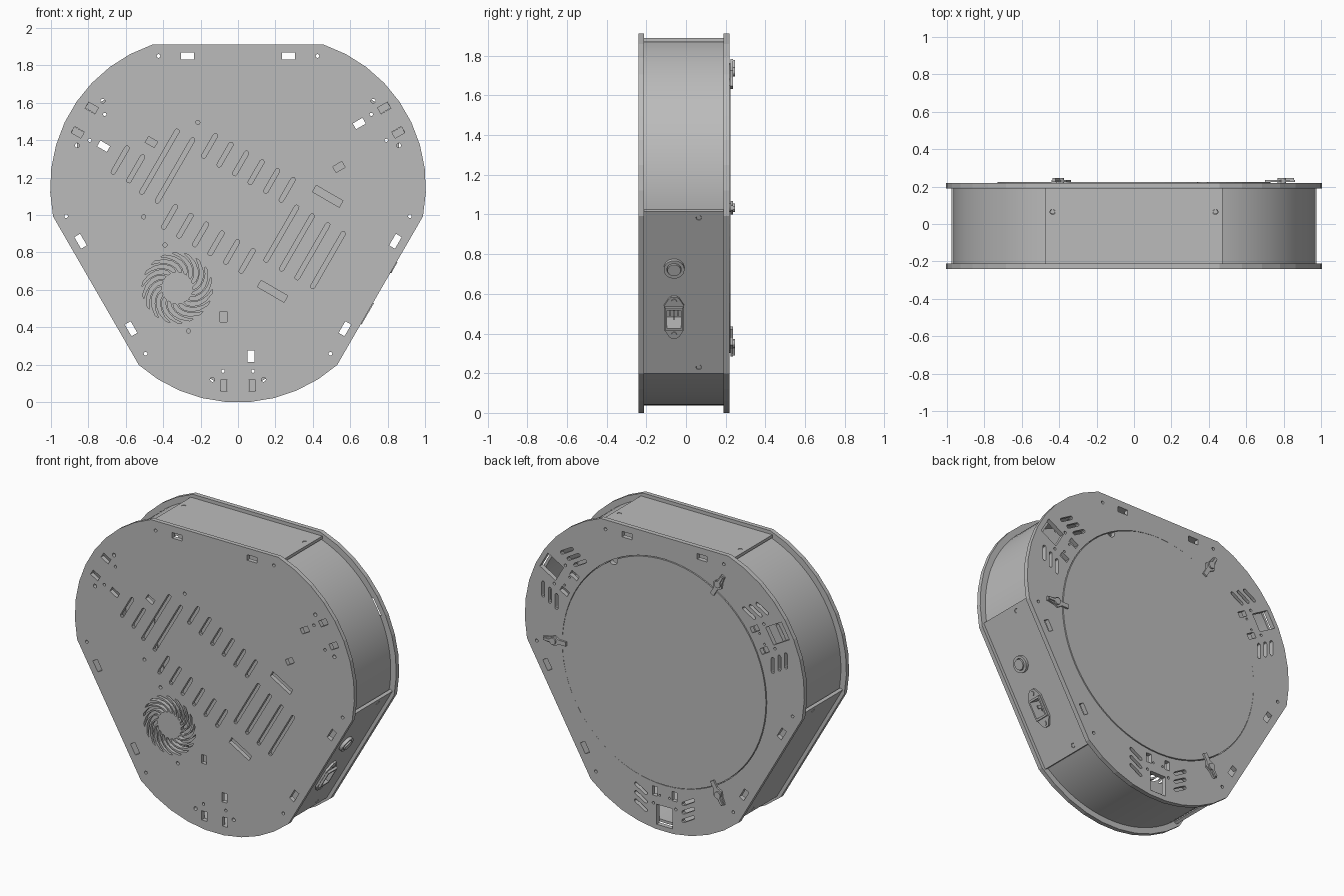
import bpy, math
from math import sin, cos, pi, radians
from mathutils import Matrix, Vector

if "Cube" in bpy.data.objects:
    bpy.data.objects.remove(bpy.data.objects["Cube"])

CZ = 1.034                      # height of the three-fold centre
grey = bpy.data.materials.new("light grey")
grey.diffuse_color = (0.5, 0.5, 0.5, 1)
grey.use_nodes = True
grey.node_tree.nodes["Principled BSDF"].inputs["Base Color"].default_value = grey.diffuse_color

# ---------- 2D shape helpers ----------
def rot(p, a):
    return (p[0] * cos(a) - p[1] * sin(a), p[0] * sin(a) + p[1] * cos(a))

def move(pts, x, y, a=0):
    return [(q[0] + x, q[1] + y) for q in (rot(p, a) for p in pts)]

def circle(x, y, r, n=14):
    return [(x + r * cos(2 * pi * i / n), y + r * sin(2 * pi * i / n)) for i in range(n)]

def rect(x, y, w, h, deg=0):
    return move([(-w/2, -h/2), (w/2, -h/2), (w/2, h/2), (-w/2, h/2)], x, y, radians(deg))

def slot(x, y, length, w, deg):
    k, r = length / 2 - w / 2, w / 2
    ends = [(s * k + r * cos(a), r * sin(a)) for s, a0 in ((1, -pi/2), (-1, pi/2))
            for a in (a0 + pi * i / 4 for i in range(5))]
    return move(ends, x, y, radians(deg))

def three(shapes):
    """Repeat shapes three times around the plate centre."""
    out = []
    for k in range(3):
        for s in shapes:
            out.append([(q[0], q[1] + CZ) for q in (rot((x, y - CZ), k * 2 * pi / 3) for x, y in s)])
    return out

def arc(r, half, n, a0=-90):
    """Rounded corner arc at the bottom of the body."""
    return [(r * cos(radians(a0 - half + 2 * half * i / n)),
             CZ - 0.234 + r * sin(radians(a0 - half + 2 * half * i / n))) for i in range(n + 1)]

def sheet(name, loops, lo, hi, frame, smooth=False):
    """Fill outlines (inner ones are holes) and extrude from lo to hi."""
    cu = bpy.data.curves.new(name, 'CURVE')
    cu.dimensions, cu.fill_mode, cu.extrude = '2D', 'BOTH', (hi - lo) / 2
    for pts in loops:
        sp = cu.splines.new('POLY')
        sp.points.add(len(pts) - 1)
        for p, q in zip(sp.points, pts):
            p.co = (q[0], q[1], 0, 1)
        sp.use_cyclic_u, sp.use_smooth = True, False
    ob = bpy.data.objects.new(name, cu)
    bpy.context.collection.objects.link(ob)
    bpy.ops.object.select_all(action='DESELECT')
    bpy.context.view_layer.objects.active = ob
    ob.select_set(True)
    bpy.ops.object.convert(target='MESH')
    ob = bpy.context.object
    ob.name = name
    ob.data.transform(frame @ Matrix.Translation((0, 0, (lo + hi) / 2)))
    ob.data.materials.clear()
    ob.data.materials.append(grey)
    if smooth:
        bpy.ops.object.shade_smooth_by_angle(angle=radians(30))
    else:
        bpy.ops.object.shade_flat()
    return ob

# local x, y, z -> world x, z, -y  (front faces -y)
FACE = Matrix(((1, 0, 0, 0), (0, 0, -1, 0), (0, 1, 0, 0), (0, 0, 0, 1)))

outline = [p for a in three([arc(0.802, 41.4, 9)]) for p in a]

# ---------- holes shared by both plates ----------
common = three([rect(s * 0.27, 1.85, 0.072, 0.036) for s in (-1, 1)]
               + [circle(s * 0.425, 1.85, 0.01) for s in (-1, 1)]
               + [circle(s * 0.08, 0.165, 0.009) for s in (-1, 1)]
               + [rect(0.07, 0.245, 0.036, 0.06)])

# ---------- front plate ----------
front = common + three([rect(s * 0.075, 0.088, 0.038, 0.06) for s in (-1, 1)]
                       + [circle(s * 0.137, 0.12, 0.012) for s in (-1, 1)]
                       + [rect(-0.077, 0.455, 0.036, 0.056)])
front += [circle(x, z, 0.011) for x, z in
          ((-0.215, 1.495), (-0.505, 0.99), (-0.39, 0.84), (-0.265, 0.38))]
front += [rect(0.48, 1.1, 0.165, 0.04, -30), rect(0.185, 0.592, 0.165, 0.04, -30)]
# rows of vents: first centre, count, length
for x, z, n, length in ((-0.63, 1.294, 2, 0.17), (-0.42, 1.285, 2, 0.40), (-0.152, 1.37, 6, 0.15),
                        (-0.366, 0.99, 6, 0.15), (0.232, 0.9, 4, 0.35)):
    front += [slot(x + 0.083 * i, z - 0.047 * i, length, 0.024, 60) for i in range(n)]
# swirling fan grille
inner, outer = [], []
for i in range(6):
    t = i / 5
    r, a, w = 0.085 + 0.103 * t, 0.95 * t ** 1.3, 0.012 + 0.016 * sin(pi * t * 0.85)
    inner.append((r * cos(a - w / r / 1.6), r * sin(a - w / r / 1.6)))
    outer.append((r * cos(a + w / r / 1.6), r * sin(a + w / r / 1.6)))
front += [move(inner + outer[::-1], -0.325, 0.61, 2 * pi * k / 18) for k in range(18)]
sheet("front_plate", [outline] + front, 0.212, 0.24, FACE)

# ---------- back plate, cover disc ----------
corner = [rect(0, 0.097, 0.115, 0.13), rect(-0.07, 0.245, 0.036, 0.06)]
for s in (-1, 1):
    corner += [slot(s * 0.17, 0.125 + 0.055 * i, 0.105, 0.022, s * 30) for i in range(3)]
    corner += [circle(s * 0.035, 0.225, 0.007)]
sheet("back_plate", [outline, circle(0, CZ, 0.735, 72)] + common + three(corner), -0.22, -0.19, FACE)
disc = []
for i in range(73):                       # disc edge with a finger notch at 60 degrees
    a = radians(60 + 2.4 + (360 - 4.8) * i / 72)
    disc.append((0.731 * cos(a), CZ + 0.731 * sin(a)))
nx, nz = 0.731 * cos(pi / 3), CZ + 0.731 * sin(pi / 3)
disc += [(nx + 0.03 * cos(a), nz + 0.03 * sin(a))
         for a in (pi / 3 - pi / 2 - pi * i / 8 for i in range(1, 8))]
sheet("cover_disc", [disc], -0.224, -0.192, FACE)

# ---------- turn clips holding the disc ----------
for k in range(3):
    a = 2 * pi * k / 3
    def place(pts):
        return move(pts, 0.78 * cos(a), CZ + 0.78 * sin(a), a)
    tab = [(-0.08, -0.014), (-0.03, -0.014), (0, -0.034), (0.03, -0.02), (0.08, -0.012),
           (0.08, 0.012), (0.03, 0.02), (0, 0.034), (-0.03, 0.014), (-0.08, 0.014)]
    sheet("clip_tab", [place(tab)], -0.236, -0.224, FACE)
    sheet("clip_knob", [place(circle(0.01, 0, 0.022, 16))], -0.246, -0.22, FACE)
    sheet("clip_handle", [place(rect(0.04, 0, 0.07, 0.016))], -0.246, -0.235, FACE)

# ---------- curved corner walls ----------
wall = arc(0.762, 41.4, 24) + arc(0.745, 41.4, 24)[::-1]
for w in three([wall]):
    sheet("corner_wall", [w], -0.19, 0.212, FACE, True)

# ---------- flat side panels: local x along, y depth, z outward ----------
def side(k):
    return Matrix.Translation((0, 0, CZ)) @ Matrix.Rotation(2 * pi * k / 3, 4, 'Y')

for k in range(3):
    holes = [circle(s * 0.435, 0.065, 0.014) for s in (-1, 1)]
    if k == 1:
        holes += [rect(0.14, -0.06, 0.125, 0.08)]
    sheet("side_panel", [rect(0, -0.011, 0.945, 0.402)] + holes, 0.836, 0.855, side(k))
    for s in (-1, 1):
        sheet("panel_screw", [circle(s * 0.435, 0.065, 0.0125, 12)], 0.84, 0.853, side(k))

# ---------- round button and power socket on the right panel ----------
R = side(1)
sheet("button_collar", [circle(-0.144, -0.06, 0.052, 28), circle(-0.144, -0.06, 0.036, 28)],
      0.855, 0.874, R, True)
sheet("button_cap", [circle(-0.144, -0.06, 0.033, 28)], 0.85, 0.882, R, True)
flange = [(-0.12, -0.014), (-0.11, -0.026), (-0.07, -0.05), (0.07, -0.05), (0.11, -0.026), (0.12, -0.014)]
flange += [(x, -y) for x, y in flange[::-1]]
opening = rect(0.14, -0.06, 0.105, 0.072)
sheet("socket_flange", [move(flange, 0.14, -0.06), opening]
      + [circle(0.14 + s * 0.096, -0.06, 0.012) for s in (-1, 1)], 0.855, 0.868, R)
sheet("socket_rim", [rect(0.14, -0.06, 0.13, 0.092), opening], 0.868, 0.882, R)
sheet("socket_body", [rect(0.14, -0.06, 0.124, 0.079), opening], 0.77, 0.856, R)
sheet("socket_floor", [rect(0.14, -0.06, 0.124, 0.079)], 0.76, 0.77, R)
for s in (-1, 1):
    sheet("socket_screw", [circle(0.14 + s * 0.096, -0.06, 0.014, 14)], 0.86, 0.874, R)
for v in (-0.08, -0.06, -0.04):
    sheet("socket_pin", [rect(0.14 + (0.012 if v == -0.06 else -0.012), v, 0.02, 0.006)], 0.77, 0.85, R)
